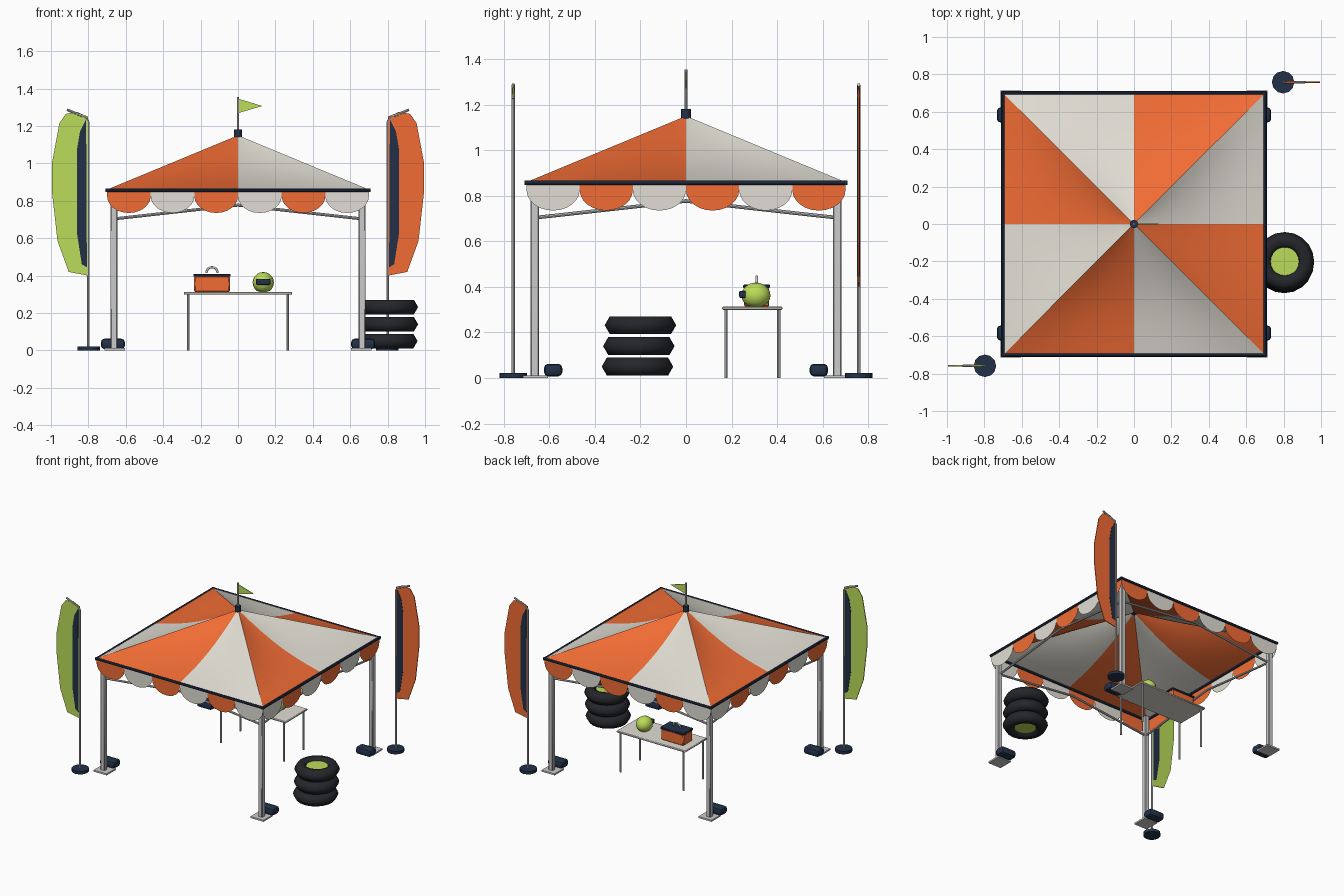
import bpy, bmesh, math
from mathutils import Vector

if "Cube" in bpy.data.objects:
    bpy.data.objects.remove(bpy.data.objects["Cube"])


def mat(name, c):
    m = bpy.data.materials.new(name)
    m.diffuse_color = (*c, 1)
    m.use_nodes = True
    m.node_tree.nodes["Principled BSDF"].inputs["Base Color"].default_value = m.diffuse_color
    return m


ORANGE = mat("orange", (0.88, 0.15, 0.035))
CREAM = mat("cream", (0.76, 0.73, 0.66))
GREEN = mat("lime", (0.5, 0.72, 0.1))
NAVY = mat("navy", (0.016, 0.03, 0.065))
RUBBER = mat("rubber", (0.018, 0.019, 0.024))


def finish(name, bm, mats=(), smooth=0, recalc=True):
    if recalc:
        bmesh.ops.recalc_face_normals(bm, faces=bm.faces)
    me = bpy.data.meshes.new(name)
    bm.to_mesh(me)
    bm.free()
    for m in mats:
        me.materials.append(m)
    o = bpy.data.objects.new(name, me)
    bpy.context.collection.objects.link(o)
    if smooth:
        bpy.ops.object.select_all(action='DESELECT')
        o.select_set(True)
        bpy.context.view_layer.objects.active = o
        bpy.ops.object.shade_smooth_by_angle(angle=math.radians(smooth))
    return o


def box(name, c, size, m=(), bevel=0, seg=2):
    bm = bmesh.new()
    bmesh.ops.create_cube(bm, size=1)
    for v in bm.verts:
        v.co = Vector(c) + Vector(a * b for a, b in zip(v.co, size))
    if bevel:
        bmesh.ops.bevel(bm, geom=bm.edges[:], offset=bevel, segments=seg,
                        profile=0.5, affect='EDGES')
    return finish(name, bm, m, 40 if bevel else 0)


def rod(name, a, b, r, m=(), n=12):
    a, b = Vector(a), Vector(b)
    bm = bmesh.new()
    bmesh.ops.create_cone(bm, cap_ends=True, segments=n, radius1=r, radius2=r, depth=(b - a).length)
    q = (b - a).to_track_quat('Z', 'Y')
    for v in bm.verts:
        v.co = q @ v.co + (a + b) / 2
    return finish(name, bm, m, 40)


def panel(name, pts, y, th, m):
    # flat outline in the xz plane, given a thickness along y
    bm = bmesh.new()
    f = bm.faces.new([bm.verts.new((x, y - th / 2, z)) for x, z in pts])
    g = bmesh.ops.extrude_face_region(bm, geom=[f])
    for v in g['geom']:
        if isinstance(v, bmesh.types.BMVert):
            v.co.y += th
    return finish(name, bm, m)


def ring(name, c, R, r, n, k, m=(), arc=1.0, upright=False):
    # torus, or an open upright arch
    bm = bmesh.new()
    count = n if arc == 1 else n + 1
    loops = []
    for i in range(count):
        a = 2 * math.pi * arc * i / n
        loop = []
        for j in range(k):
            b = 2 * math.pi * j / k
            d, h = R + r * math.cos(b), r * math.sin(b)
            p = (d * math.cos(a), h, d * math.sin(a)) if upright else (d * math.cos(a), d * math.sin(a), h)
            loop.append(bm.verts.new(Vector(c) + Vector(p)))
        loops.append(loop)
    for i in range(n):
        A, B = loops[i], loops[(i + 1) % count]
        for j in range(k):
            bm.faces.new((A[j], B[j], B[(j + 1) % k], A[(j + 1) % k]))
    return finish(name, bm, m, 65)


H, EDGE, APEX, SAG = 0.70, 0.86, 1.15, 0.04


def turn(i, out, lat, z):
    # side i: 0 front, 1 right, 2 back, 3 left; lat runs left to right seen from outside
    d = [(0, -1), (1, 0), (0, 1), (-1, 0)][i]
    return (d[0] * out - d[1] * lat, d[1] * out + d[0] * lat, z)


# canopy: four sagging sides, each half orange and half cream
bm = bmesh.new()
NT, NS = 10, 12
for i in range(4):
    tip = bm.verts.new((0, 0, APEX))
    prev = None
    for a in range(1, NT + 1):
        t = a / NT
        row = []
        for b in range(NS + 1):
            s = 2 * b / NS - 1
            z = APEX - (APEX - EDGE) * t - SAG * math.sin(math.pi * t) * (1 - s * s)
            row.append(bm.verts.new(turn(i, H * t, H * t * s, z)))
        for b in range(NS):
            f = bm.faces.new((prev[b], row[b], row[b + 1], prev[b + 1]) if prev else (tip, row[b], row[b + 1]))
            f.material_index = int(b >= NS // 2)
        prev = row
finish("canopy_roof", bm, (ORANGE, CREAM), 25, False)

# scalloped valance
bm = bmesh.new()
W = 2 * H / 6
for i in range(4):
    for k in range(6):
        x0 = -H + k * W
        pts = [(x0 + W, EDGE), (x0, EDGE)]
        for j in range(13):
            a = math.pi * j / 12
            pts.append((x0 + W / 2 - W / 2 * math.cos(a), 0.825 - 0.09 * math.sin(a)))
        f = bm.faces.new([bm.verts.new(turn(i, H, x, z)) for x, z in pts])
        f.material_index = (k + i) % 2
finish("valance", bm, (ORANGE, CREAM), 0, False)

# edge trim and truss bars along each side
for i in range(4):
    rod("edge_trim", turn(i, H, -H - 0.008, 0.857), turn(i, H, H + 0.008, 0.857), 0.01, [NAVY], 8)
    for s in (-1, 1):
        rod("truss_bar", turn(i, 0.66, s * 0.65, 0.705), turn(i, 0.66, 0, 0.777), 0.008, (), 8)

# legs, foot plates and weight bags
for sx in (-1, 1):
    for sy in (-1, 1):
        box("leg", (sx * 0.664, sy * 0.664, 0.43), (0.037, 0.037, 0.86), (), 0.005, 1)
        box("foot_plate", (sx * 0.66, sy * 0.66, 0.006), (0.11, 0.11, 0.012))
        box("weight_bag", (sx * 0.669, sy * 0.583, 0.035), (0.128, 0.08, 0.055), [NAVY], 0.018)

# roof hub, mast and pennant
rod("roof_hub", (0, 0, 1.14), (0, 0, 1.18), 0.022, [NAVY])
rod("mast", (0, 0, 1.17), (0, 0, 1.355), 0.006, (), 8)
panel("pennant", [(0.004, 1.345), (0.13, 1.307), (0.004, 1.27)], 0, 0.004, [GREEN])

# table
box("table_top", (0, 0.291, 0.306), (0.58, 0.265, 0.014), [CREAM], 0.004, 1)
for x in (-0.265, 0.265):
    for y in (0.175, 0.407):
        rod("table_leg", (x, y, 0), (x, y, 0.3), 0.007, (), 8)

# tool case
box("case_body", (-0.139, 0.31, 0.355), (0.19, 0.11, 0.085), [ORANGE], 0.006, 1)
box("case_lid", (-0.139, 0.31, 0.402), (0.2, 0.118, 0.016), [NAVY], 0.004, 1)
ring("case_handle", (-0.139, 0.31, 0.415), 0.03, 0.006, 10, 8, (), 0.5, True)

# helmet with visor
bm = bmesh.new()
bmesh.ops.create_uvsphere(bm, u_segments=16, v_segments=10, radius=1)
for v in bm.verts:
    v.co = Vector((0.135 + v.co.x * 0.057, 0.307 + v.co.y * 0.064, max(0.313, 0.363 + v.co.z * 0.056)))
finish("helmet_shell", bm, [GREEN], 50)
box("helmet_visor", (0.135, 0.25, 0.367), (0.078, 0.034, 0.032), [NAVY], 0.008)

# tyre stack
for x, y, z in ((0.803, -0.213, 0.05), (0.806, -0.207, 0.14), (0.806, -0.2, 0.232)):
    ring("tyre", (x, y, z), 0.112, 0.045, 20, 6, [RUBBER])
    rod("wheel_hub", (x, y, z - 0.025), (x, y, z + 0.025), 0.076, [GREEN], 20)

# feather banners on both sides
SAIL = [(0.803, 0.40), (0.905, 0.42), (0.965, 0.585), (0.995, 0.85), (0.995, 1.0),
        (0.955, 1.215), (0.92, 1.265), (0.86, 1.275), (0.803, 1.25)]
STRIP = [(0.808, 0.445), (0.835, 0.46), (0.86, 0.62), (0.86, 1.08), (0.845, 1.17), (0.812, 1.235)]
for s, col in ((-1, GREEN), (1, ORANGE)):
    y = s * 0.758
    rod("banner_base", (s * 0.797, y, 0), (s * 0.797, y, 0.022), 0.06, [NAVY])
    path = [(0.8, 0.02), (0.8, 1.225), (0.825, 1.25), (0.914, 1.287)]
    for (x0, z0), (x1, z1) in zip(path, path[1:]):
        rod("banner_pole", (s * x0, y, z0), (s * x1, y, z1), 0.007, (), 8)
    panel("banner_sail", [(s * x, z) for x, z in SAIL], y, 0.006, [col])
    panel("banner_strip", [(s * x, z) for x, z in STRIP], y, 0.01, [NAVY])
